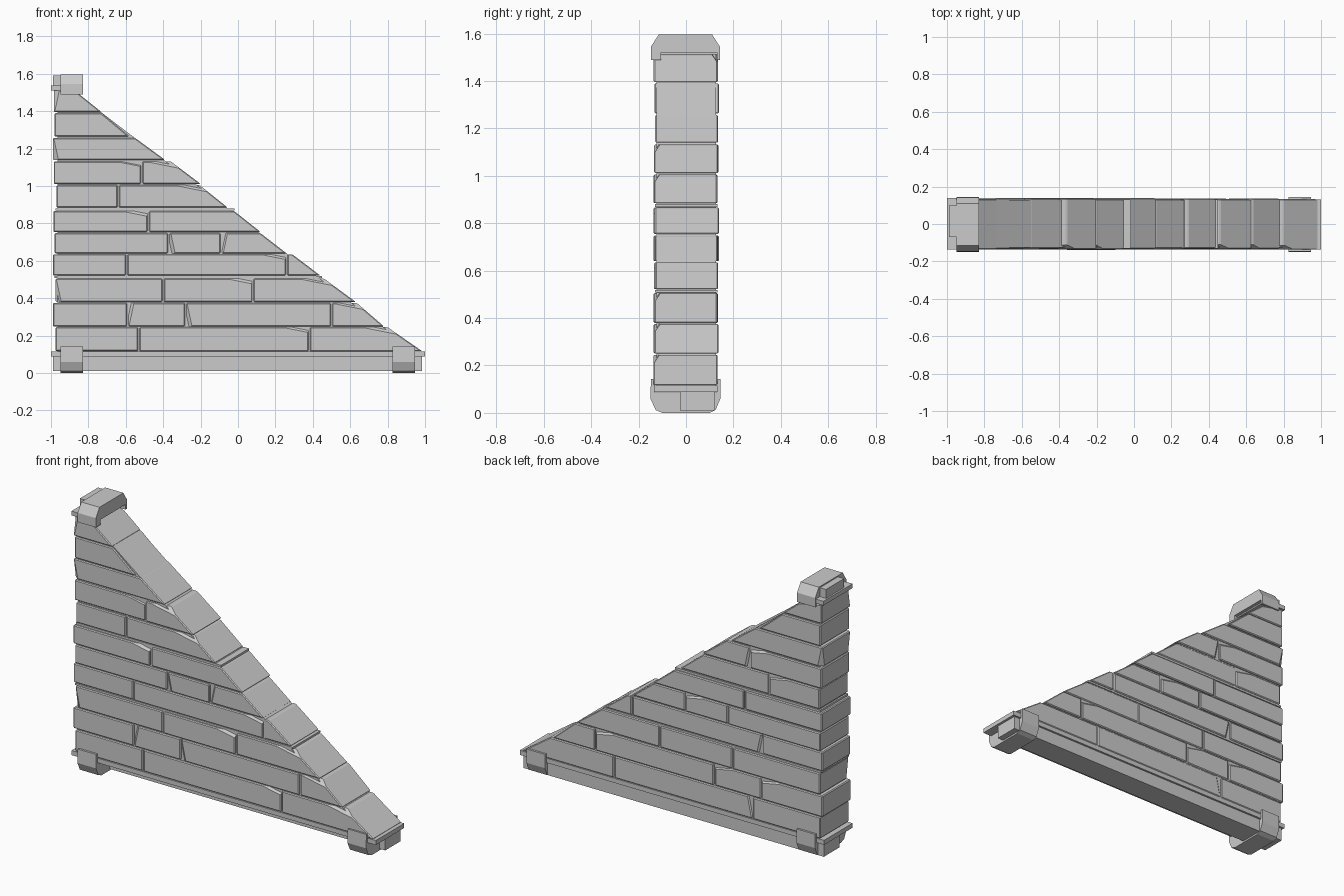
import bpy, bmesh, random
from mathutils import Vector

if "Cube" in bpy.data.objects:
    bpy.data.objects.remove(bpy.data.objects["Cube"])

random.seed(7)


def prism(name, pts, axis, a, b, bevel=0.0, chips=()):
    """Extrude a 2D outline: axis 'Y' takes (x, z) points, axis 'X' takes (y, z) points.
    chips = (corner point, plane normal) pairs that slice off worn corners."""
    bm = bmesh.new()
    place = (lambda p: (p[0], a, p[1])) if axis == 'Y' else (lambda p: (a, p[0], p[1]))
    face = bm.faces.new([bm.verts.new(place(p)) for p in pts])
    moved = bmesh.ops.extrude_face_region(bm, geom=[face])['geom']
    shift = Vector((0, b - a, 0)) if axis == 'Y' else Vector((b - a, 0, 0))
    bmesh.ops.translate(bm, vec=shift, verts=[g for g in moved if isinstance(g, bmesh.types.BMVert)])
    bmesh.ops.recalc_face_normals(bm, faces=bm.faces)
    if bevel:
        bmesh.ops.bevel(bm, geom=bm.edges[:], offset=bevel, segments=1, affect='EDGES')
    for co, no in chips:
        cut = bmesh.ops.bisect_plane(bm, geom=bm.verts[:] + bm.edges[:] + bm.faces[:],
                                     plane_co=co, plane_no=no, clear_outer=True)
        edges = [g for g in cut['geom_cut'] if isinstance(g, bmesh.types.BMEdge)]
        if edges:
            bmesh.ops.contextual_create(bm, geom=edges)
    bmesh.ops.recalc_face_normals(bm, faces=bm.faces)
    me = bpy.data.meshes.new(name)
    bm.to_mesh(me)
    bm.free()
    ob = bpy.data.objects.new(name, me)
    bpy.context.collection.objects.link(ob)
    return ob


def box(name, x0, x1, y0, y1, z0, z1, bevel=0.0):
    return prism(name, [(x0, z0), (x1, z0), (x1, z1), (x0, z1)], 'Y', y0, y1, bevel)


def chip(corner, sx, sy, sz, dx, dy, dz):
    """Plane slicing a corner, with the cut reaching dx, dy, dz along each edge."""
    c = Vector(corner)
    return c - Vector((sx * dx, 0, 0)), Vector((sx / dx, sy / dy, sz / dz)).normalized()


# Brick courses: z bottom, z top, left edge, joints, sloped end at bottom and at top
courses = [
    (0.117, 0.245, -0.975, (-0.53, 0.38), 0.985, 0.80),
    (0.250, 0.375, -0.99, (-0.59, -0.28, 0.50), 0.78, 0.635),
    (0.380, 0.505, -0.975, (-0.40, 0.08), 0.63, 0.46),
    (0.522, 0.635, -0.99, (-0.595, 0.26), 0.44, 0.29),
    (0.640, 0.748, -0.98, (-0.37, -0.09), 0.26, 0.12),
    (0.755, 0.866, -0.987, (-0.48,), 0.12, -0.02),
    (0.885, 1.005, -0.97, (-0.64,), -0.055, -0.205),
    (1.012, 1.132, -0.985, (-0.515,), -0.20, -0.36),
    (1.140, 1.257, -0.99, (), -0.39, -0.55),
    (1.264, 1.390, -0.98, (), -0.58, -0.73),
    (1.396, 1.512, -0.985, (), -0.73, -0.875),
]
for row, (z0, z1, left, joints, end0, end1) in enumerate(courses, 1):
    stops = [left, *joints, None]
    for i in range(len(stops) - 1):
        x0 = stops[i] + (0.004 if i else 0)
        last = stops[i + 1] is None
        xb, xt = (end0, end1) if last else (stops[i + 1] - 0.004,) * 2
        y0 = -0.134 + random.uniform(-0.004, 0.004)
        y1 = 0.136 + random.uniform(-0.004, 0.004)
        chips = []
        for sy, y in ((-1, y0), (1, y1)):
            kind = random.random()
            sz, z = random.choice(((-1, z0), (1, z1)))
            if kind < 0.35:      # worn joint edge
                chips.append(chip((x0, y, z), -1, sy, sz, 0.03, 0.022, 0.14))
            elif kind < 0.6:     # long flake on the upper edge
                chips.append(chip((xt, y, z1), 1, sy, 1, 0.14, 0.025, 0.028))
        prism(f"brick_{row}_{i + 1}", [(x0, z0), (xb, z0), (xt, z1), (x0, z1)],
              'Y', y0, y1, 0.005, chips)

# Recessed mortar core behind the joints
prism("mortar_core", [(-0.965, 0.11), (0.955, 0.11), (-0.89, 1.515), (-0.965, 1.515)], 'Y', -0.125, 0.127)

# Thin levelling slabs in the two wider joints
box("levelling_slab_lower", -0.98, 0.45, -0.13, 0.132, 0.508, 0.519)
box("levelling_slab_upper", -0.975, -0.02, -0.13, 0.132, 0.869, 0.881)

# Base beam and the plank on top of it, with a short matching pair at the peak
box("base_beam", -0.99, 0.985, -0.025, 0.12, 0.01, 0.09)
box("base_plank", -1.0, 1.0, -0.135, 0.132, 0.088, 0.115)
box("peak_plank", -1.0, -0.85, -0.135, 0.138, 1.512, 1.537)
box("peak_beam", -0.99, -0.85, -0.07, 0.10, 1.535, 1.59)

# U-shaped clamps around the beam ends, and an inverted one at the peak
base_clamp = [(-0.148, 0.142), (-0.150, 0.06), (-0.128, 0.012), (-0.10, 0.0), (0.10, 0.0), (0.125, 0.012),
              (0.145, 0.06), (0.145, 0.142), (0.128, 0.142), (0.128, 0.085), (-0.13, 0.085), (-0.13, 0.142)]
for side, x in (("left", -0.95), ("right", 0.825)):
    prism(f"base_clamp_{side}", base_clamp, 'X', x, x + 0.122)
peak_clamp = [(-0.148, 1.49), (-0.148, 1.545), (-0.115, 1.597), (0.11, 1.597), (0.143, 1.545), (0.143, 1.49),
              (0.13, 1.49), (0.13, 1.52), (-0.105, 1.52), (-0.105, 1.49)]
prism("peak_clamp", peak_clamp, 'X', -0.95, -0.83)
